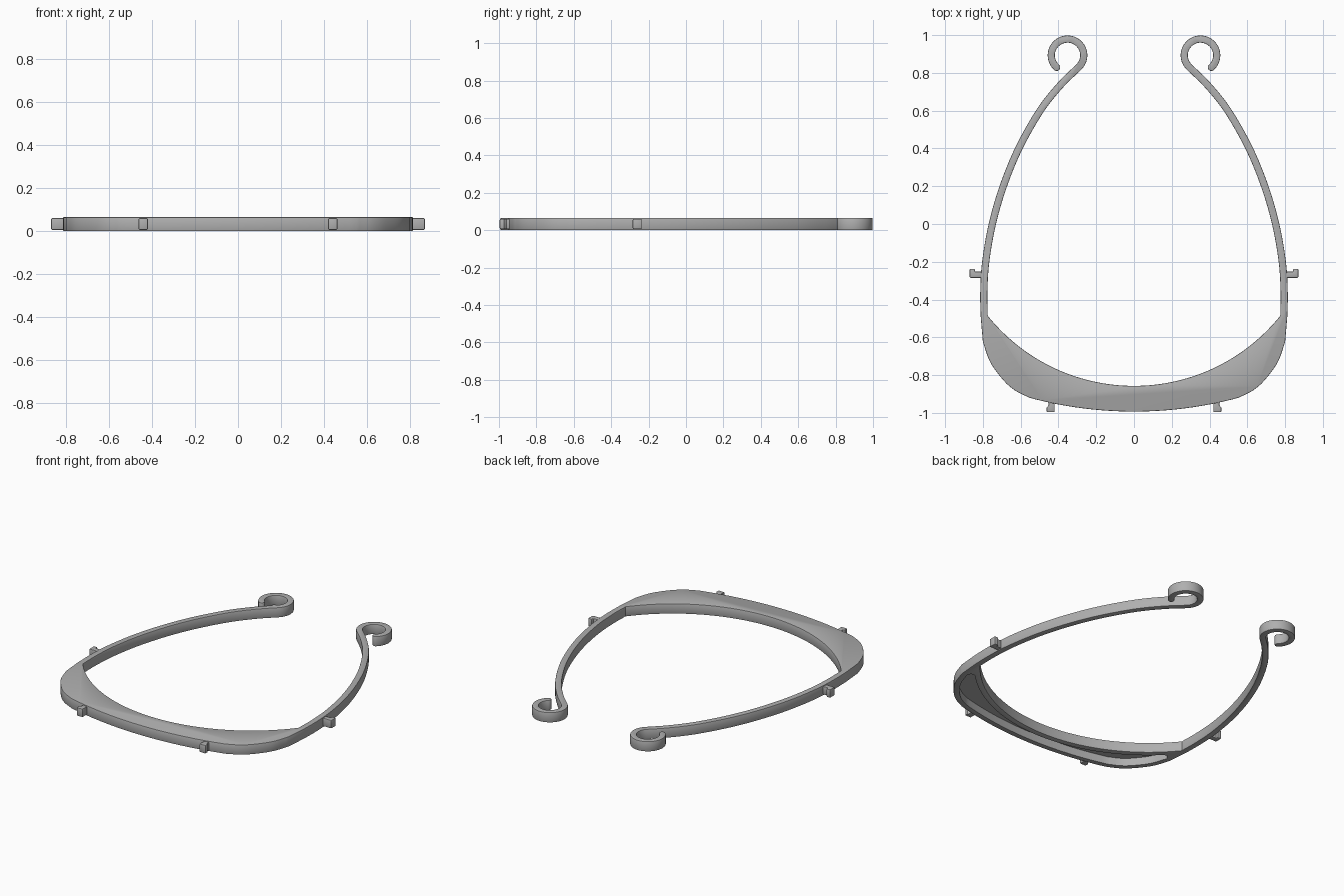
import bpy, bmesh, math
from mathutils import Vector

if "Cube" in bpy.data.objects:
    bpy.data.objects.remove(bpy.data.objects["Cube"])

H = 0.065          # frame height
HALF = 0.019       # half the strip width

grey = bpy.data.materials.new("grey plastic")
grey.diffuse_color = (0.43, 0.43, 0.43, 1)
grey.use_nodes = True
grey.node_tree.nodes["Principled BSDF"].inputs["Base Color"].default_value = grey.diffuse_color


def smooth_path(pts, n=8):
    """Catmull-Rom curve through 2D points."""
    p = [Vector(q) for q in pts]
    p = [2 * p[0] - p[1]] + p + [2 * p[-1] - p[-2]]
    out = []
    for a, b, c, d in zip(p, p[1:], p[2:], p[3:]):
        for i in range(n):
            t = i / n
            out.append(0.5 * (2 * b + (c - a) * t + (2 * a - 5 * b + 4 * c - d) * t * t
                              + (3 * b - a - 3 * c + d) * t ** 3))
    return out + [p[-2]]


def offset(path, dist):
    """Shift a path to its right."""
    out = []
    for i, q in enumerate(path):
        t = (path[min(i + 1, len(path) - 1)] - path[max(i - 1, 0)]).normalized()
        out.append(q + Vector((t.y, -t.x)) * dist)
    return out


def arc(cx, cy, r, a0, a1, n):
    return [Vector((cx + r * math.cos(math.radians(a0 + (a1 - a0) * i / n)),
                    cy + r * math.sin(math.radians(a0 + (a1 - a0) * i / n)))) for i in range(n + 1)]


def mirrored(half):
    """Close a half outline that starts and ends on x = 0."""
    return half + [Vector((-q.x, q.y)) for q in half[-2:0:-1]]


def prism(name, outline, z0, z1):
    bm = bmesh.new()
    face = bm.faces.new([bm.verts.new((q[0], q[1], z0)) for q in outline])
    ext = bmesh.ops.extrude_face_region(bm, geom=[face])
    bmesh.ops.translate(bm, vec=(0, 0, z1 - z0),
                        verts=[v for v in ext["geom"] if isinstance(v, bmesh.types.BMVert)])
    bmesh.ops.recalc_face_normals(bm, faces=bm.faces[:])
    me = bpy.data.meshes.new(name)
    bm.to_mesh(me)
    bm.free()
    me.materials.append(grey)
    ob = bpy.data.objects.new(name, me)
    bpy.context.collection.objects.link(ob)
    return ob


def add_bevel(ob, width, segments):
    mod = ob.modifiers.new("soft edges", 'BEVEL')
    mod.width, mod.segments = width, segments
    mod.limit_method, mod.angle_limit = 'ANGLE', math.radians(50)


def finish(ob):
    bpy.ops.object.select_all(action='DESELECT')
    bpy.context.view_layer.objects.active = ob
    ob.select_set(True)
    bpy.ops.object.convert(target='MESH')
    bpy.ops.object.shade_smooth_by_angle(angle=math.radians(30))


# Arm centre line running up into the curled hook
arm = smooth_path([(0.793, -0.485), (0.795, -0.36), (0.785, -0.2), (0.75, 0), (0.692, 0.2),
                   (0.61, 0.4), (0.497, 0.6), (0.39, 0.735), (0.291, 0.832)])
strip = arm + arc(0.352, 0.893, 0.086, 225, -48, 40)[1:]
outer_side, inner_side = offset(strip, HALF), offset(strip, -HALF)

# Rounded hook tip
tip, d = strip[-1], (strip[-1] - strip[-2]).normalized()
right = Vector((d.y, -d.x))
cap = [tip + HALF * (right * math.cos(a) + d * math.sin(a))
       for a in [math.pi * i / 8 for i in range(1, 8)]]

# Brow edges: shallow front arc, rounded corner, round inner edge
front = arc(0, 1.137, 2.13, -90, -74.95, 16)
corner = smooth_path([(0.553, -0.92), (0.632, -0.88), (0.695, -0.823), (0.762, -0.73), (0.80, -0.625)], 6)
brow_inner = arc(0, 0.136, 0.993, -38.7, -90, 32)
half = front + corner[1:] + outer_side + cap + inner_side[:0:-1] + brow_inner
frame = prism("frame", mirrored(half), 0, H)
add_bevel(frame, 0.004, 2)

# Pocket hollowed out of the underside of the brow
pocket_front = offset(front + corner[1:], -0.035)
pocket_front[0].x = 0
pocket_half = pocket_front + [Vector((0.764, -0.605)), Vector((0.755, -0.59)), Vector((0.742, -0.587))]
pocket_half += arc(0, 0.136, 1.028, -45, -90, 28)
cutter = prism("pocket_cutter", mirrored(pocket_half), -0.05, H - 0.015)
cutter.hide_render = True
cut = frame.modifiers.new("pocket", 'BOOLEAN')
cut.operation, cut.object, cut.solver = 'DIFFERENCE', cutter, 'EXACT'
finish(frame)
bpy.data.objects.remove(cutter)

# Small L-shaped pegs on the sides and the front
side_peg = [(0.80, -0.285), (0.87, -0.285), (0.87, -0.237), (0.843, -0.237), (0.843, -0.252), (0.80, -0.252)]
front_peg = [(0.42, -0.94), (0.42, -0.996), (0.463, -0.996), (0.463, -0.972), (0.452, -0.96), (0.452, -0.935)]
for label, outline in (("side_peg", side_peg), ("front_peg", front_peg)):
    for side, s in (("right", 1), ("left", -1)):
        peg = prism(f"{label}_{side}", [(s * x, y) for x, y in outline], 0.006, 0.06)
        add_bevel(peg, 0.005, 2)
        finish(peg)
